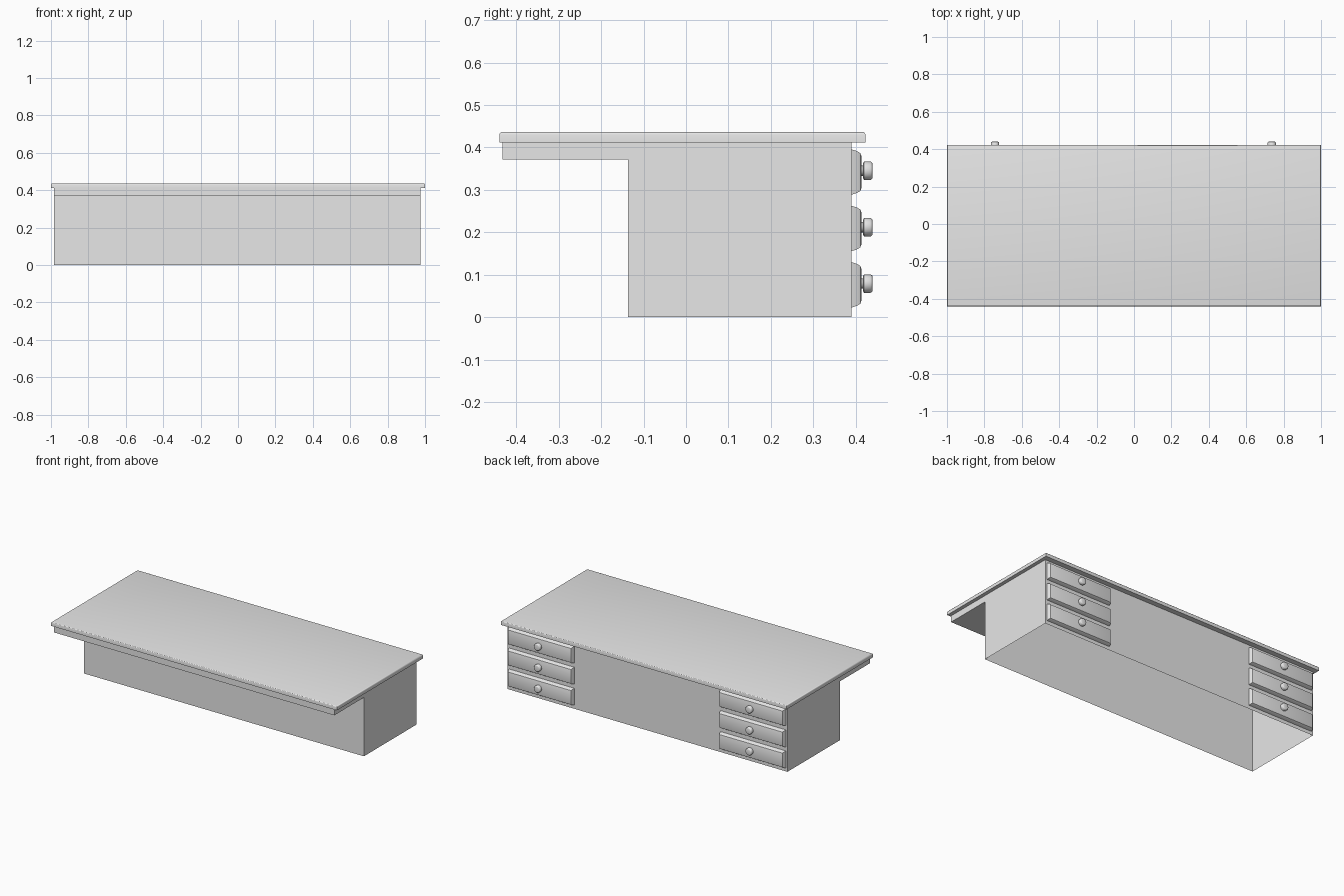
import bpy
import bmesh
import math
from mathutils import Matrix, Vector

if "Cube" in bpy.data.objects:
    bpy.data.objects.remove(bpy.data.objects["Cube"])

grey = bpy.data.materials.new("light_grey")
grey.use_nodes = True
grey.diffuse_color = (0.8, 0.8, 0.8, 1)
grey.node_tree.nodes["Principled BSDF"].inputs["Base Color"].default_value = (0.8, 0.8, 0.8, 1)


def finish(bm, name):
    bmesh.ops.recalc_face_normals(bm, faces=bm.faces[:])
    mesh = bpy.data.meshes.new(name)
    bm.to_mesh(mesh)
    bm.free()
    mesh.materials.append(grey)
    obj = bpy.data.objects.new(name, mesh)
    bpy.context.collection.objects.link(obj)
    return obj


def smooth(obj, angle):
    bpy.ops.object.select_all(action="DESELECT")
    obj.select_set(True)
    bpy.context.view_layer.objects.active = obj
    bpy.ops.object.shade_smooth_by_angle(angle=math.radians(angle))


def box(low, high):
    low, high = Vector(low), Vector(high)
    bm = bmesh.new()
    bmesh.ops.create_cube(bm, size=1, matrix=Matrix.Translation((low + high) / 2)
                          @ Matrix.Diagonal((*(high - low), 1)))
    return bm


X0, X1 = -0.983, 0.977      # ends of the cabinet
FRONT, BACK = -0.137, 0.39  # cabinet depth
UNDER = 0.412               # underside of the top

# Hollow cabinet, open at the floor
bm = box((X0, FRONT, 0), (X1, BACK, UNDER))
bmesh.ops.delete(bm, geom=[f for f in bm.faces if f.normal.z < -0.5], context="FACES")
finish(bm, "cabinet")

# Shallow apron beneath the front overhang
finish(box((X0, -0.433, 0.372), (X1, FRONT, UNDER)), "front_apron")

# Top slab with a softened upper edge
bm = box((-1, -0.44, UNDER), (1, 0.423, 0.437))
rim = [e for e in bm.edges if all(v.co.z > 0.43 for v in e.verts)]
bmesh.ops.bevel(bm, geom=rim, offset=0.007, segments=3, profile=0.5, affect="EDGES")
smooth(finish(bm, "desk_top"), 40)


def drawer_front(name, cx, cz):
    # Rectangular rings step outward and inward to form the moulded edge
    bm = bmesh.new()
    rings = []
    for y, inset in ((BACK, 0), (0.403, 0.004), (0.411, 0.009), (0.414, 0.017)):
        w, h = 0.229 - inset, 0.0535 - inset
        rings.append([bm.verts.new((cx + sx * w, y, cz + sz * h))
                      for sx, sz in ((-1, -1), (1, -1), (1, 1), (-1, 1))])
    for a, b in zip(rings, rings[1:]):
        for i in range(4):
            j = (i + 1) % 4
            bm.faces.new((a[i], a[j], b[j], b[i]))
    bm.faces.new(rings[0])
    bm.faces.new(rings[-1])
    smooth(finish(bm, name), 35)


def knob(name, cx, cz, sides=24):
    # Turned knob: thin stem and rounded head
    bm = bmesh.new()
    rings = []
    for y, r in ((0.412, 0.012), (0.417, 0.012), (0.417, 0.017), (0.420, 0.022),
                 (0.435, 0.022), (0.439, 0.019), (0.440, 0.016)):
        rings.append([bm.verts.new((cx + r * math.cos(t), y, cz + r * math.sin(t)))
                      for t in (math.tau * i / sides for i in range(sides))])
    for a, b in zip(rings, rings[1:]):
        for i in range(sides):
            j = (i + 1) % sides
            bm.faces.new((a[i], a[j], b[j], b[i]))
    bm.faces.new(rings[0])
    bm.faces.new(rings[-1])
    smooth(finish(bm, name), 50)


# Two stacks of three drawers on the back
for side, cx in (("left", 0.737), ("right", -0.743)):
    for level, cz in (("lower", 0.076), ("middle", 0.209), ("upper", 0.342)):
        drawer_front(f"{side}_{level}_drawer", cx, cz)
        knob(f"{side}_{level}_knob", cx, cz + 0.003)
